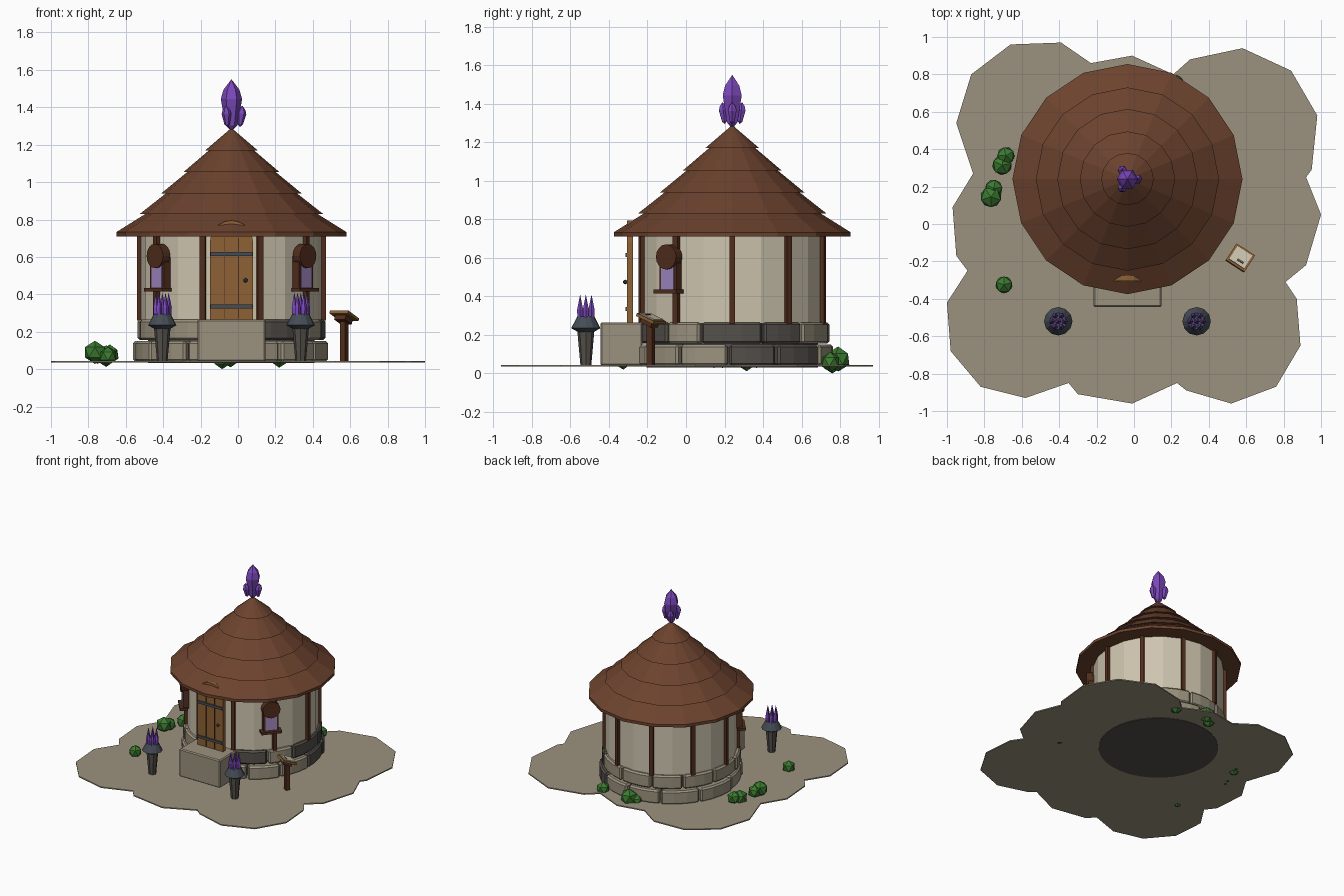
import bpy, bmesh, random
from math import sin, cos, pi, radians
from mathutils import Matrix, Vector

random.seed(4)
if "Cube" in bpy.data.objects:
    bpy.data.objects.remove(bpy.data.objects["Cube"])


def material(name, r, g, b):
    m = bpy.data.materials.new(name)
    m.use_nodes = True
    m.diffuse_color = (r, g, b, 1)
    m.node_tree.nodes["Principled BSDF"].inputs["Base Color"].default_value = (r, g, b, 1)
    return m


ROOF = material("roof brown", .15, .055, .027)
WOOD = material("dark wood", .085, .027, .012)
OAK = material("door oak", .27, .12, .035)
PLASTER = material("cream plaster", .62, .56, .43)
STONE = material("sandy stone", .33, .29, .21)
DARK = material("dark stone", .09, .08, .07)
METAL = material("blue grey metal", .06, .073, .09)
CRYSTAL = material("purple crystal", .20, .065, .50)
LEAF = material("leaf green", .045, .20, .03)
GLASS = material("lilac glass", .36, .25, .56)

HUT = Vector((-.035, .24, 0))


def finish(name, bm, mat, matrix=Matrix(), bevel=0):
    bmesh.ops.recalc_face_normals(bm, faces=bm.faces)
    mesh = bpy.data.meshes.new(name)
    bm.to_mesh(mesh)
    bm.free()
    mesh.materials.append(mat)
    ob = bpy.data.objects.new(name, mesh)
    ob.matrix_world = matrix
    bpy.context.scene.collection.objects.link(ob)
    if bevel:
        mod = ob.modifiers.new("soft edge", 'BEVEL')
        mod.width = bevel
        mod.segments = 1
    return ob


def place(x, y, z=0, turn=0):
    return Matrix.Translation((x, y, z)) @ Matrix.Rotation(turn, 4, 'Z')


def lathe(name, profile, sides, mat, matrix):
    """Sweep an (r, z) profile round the z axis and close both ends."""
    bm = bmesh.new()
    rings = []
    for r, z in profile:
        count = sides if r else 1
        rings.append([bm.verts.new((r * cos(2 * pi * i / sides), r * sin(2 * pi * i / sides), z))
                      for i in range(count)])
    for low, high in zip(rings, rings[1:]):
        for i in range(sides):
            j = i + 1
            quad = [low[i % len(low)], low[j % len(low)], high[j % len(high)], high[i % len(high)]]
            bm.faces.new(list(dict.fromkeys(quad)))
    for ring in (rings[0], rings[-1]):
        if len(ring) > 2:
            bm.faces.new(ring)
    return finish(name, bm, mat, matrix)


def box(name, size, mat, matrix, bevel=0):
    bm = bmesh.new()
    bmesh.ops.create_cube(bm, size=1)
    bmesh.ops.scale(bm, vec=size, verts=bm.verts)
    return finish(name, bm, mat, matrix, bevel)


def prism(name, outline, direction, mat, matrix):
    """Extrude a flat outline of 3D points along a direction."""
    bm = bmesh.new()
    face = bm.faces.new([bm.verts.new(p) for p in outline])
    top = bmesh.ops.extrude_face_region(bm, geom=[face])["geom"]
    bmesh.ops.translate(bm, vec=direction, verts=[v for v in top if isinstance(v, bmesh.types.BMVert)])
    return finish(name, bm, mat, matrix)


def arch(half, bottom, spring, y, steps=10):
    curve = [(half * cos(pi * i / steps), y, spring + half * sin(pi * i / steps)) for i in range(steps + 1)]
    return [(-half, y, bottom), (half, y, bottom)] + curve


# Ground slab with a lobed edge
edge = [(-.66, .96), (-.39, .97), (-.23, .86), (-.01, .9), (.21, .8), (.3, .88), (.58, .94), (.84, .82),
        (.98, .58), (.95, .29), (.92, .25), (1, .05), (.92, -.22), (.81, -.31), (.87, -.4), (.89, -.65),
        (.76, -.87), (.52, -.96), (.28, -.89), (.23, -.85), (-.01, -.96), (-.3, -.91), (-.35, -.85),
        (-.58, -.93), (-.82, -.87), (-.98, -.68), (-1, -.42), (-.89, -.25), (-.95, -.17), (-.97, .09),
        (-.86, .27), (-.95, .54), (-.87, .8)]
prism("ground", [(x, y, .035) for x, y in edge], (0, 0, .009), STONE, Matrix())

# Stone foundation: dark core with two courses of curved blocks
hut = Matrix.Translation(HUT)
lathe("foundation_core", [(.445, .032), (.445, .27)], 32, DARK, hut)


def block(start, end, outer, bottom, top, mat):
    bm = bmesh.new()
    steps = 3
    rings = []
    for i in range(steps + 1):
        a = start + (end - start) * i / steps
        rings.append([bm.verts.new((r * cos(a), r * sin(a), z))
                      for r, z in ((.43, bottom), (outer, bottom), (outer, top), (.43, top))])
    for a, b in zip(rings, rings[1:]):
        for i in range(4):
            j = (i + 1) % 4
            bm.faces.new((a[i], a[j], b[j], b[i]))
    bm.faces.new(rings[0])
    bm.faces.new(rings[-1])
    finish("foundation_block", bm, mat, hut, .012)


blocks = 12
for course, (bottom, top, outer) in enumerate(((.04, .15, .522), (.155, .265, .508))):
    cuts = [2 * pi * (i + course / 2 + random.uniform(-.15, .15)) / blocks for i in range(blocks)]
    cuts.append(cuts[0] + 2 * pi)
    for a, b in zip(cuts, cuts[1:]):
        shade = DARK if random.random() < .25 else STONE
        block(a + .01, b - .01, outer + random.uniform(-.008, .008), bottom, top, shade)

# Plaster wall and timber posts
lathe("wall", [(.485, .26), (.485, .725)], 20, PLASTER, hut)
for i in range(10):
    a = i * pi / 5
    box("wall_post", (.032, .03, .46), WOOD,
        place(HUT.x + .49 * cos(a), HUT.y + .49 * sin(a), .49, a))

# Tiered roof
lathe("roof", [(0, .71), (.615, .71), (.615, .733), (.46, .83), (.49, .83), (.35, .94), (.375, .94),
               (.235, 1.055), (.255, 1.055), (.12, 1.17), (.14, 1.17), (0, 1.29)], 16, ROOF, hut)

# Doorstep and arched door with metal straps
box("doorstep", (.365, .22, .225), STONE, place(HUT.x, -.335, .153), .008)
prism("door", arch(.115, .265, .68, -.305), (0, .03, 0), OAK, place(HUT.x, 0))
for z in (.335, .615):
    box("door_strap", (.226, .012, .02), METAL, place(HUT.x, -.308, z))
for x in (-.038, .038):
    box("door_plank_gap", (.004, .004, .43), WOOD, place(HUT.x + x, -.305, .485))
bm = bmesh.new()
bmesh.ops.create_icosphere(bm, subdivisions=1, radius=.013)
finish("door_knob", bm, METAL, place(HUT.x + .075, -.315, .475))

# Hooded windows either side of the door
for angle in (-40, -140):
    frame = hut @ Matrix.Rotation(radians(angle + 90), 4, 'Z')
    prism("window_frame", arch(.058, .425, .6, -.52), (0, .06, 0), WOOD, frame)
    prism("window_glass", [(-.042, -.524, .437), (.042, -.524, .437), (.042, -.524, .56), (-.042, -.524, .56)],
          (0, .006, 0), GLASS, frame)
    hood = [(.068 * cos(i * pi / 8), -.535, .605 + .065 * sin(i * pi / 8)) for i in range(16)]
    prism("window_hood", hood, (0, .05, 0), WOOD, frame)
    box("window_sill", (.155, .06, .02), WOOD, frame @ Matrix.Translation((0, -.515, .425)))


def shard(name, height, radius, matrix):
    profile = [(0, 0), (radius * .55, height * .12), (radius, height * .62), (radius * .75, height * .8), (0, height)]
    lathe(name, profile, 6, CRYSTAL, matrix)


# Roof crystal cluster
shard("roof_crystal", .28, .057, hut @ Matrix.Translation((0, 0, 1.27)))
for i in range(3):
    a = i * 2 * pi / 3
    lean = Matrix.Rotation(a, 4, 'Z') @ Matrix.Translation((.045, 0, 1.295)) @ Matrix.Rotation(.12, 4, 'Y')
    shard("side_crystal", .115, .026, hut @ lean)

# Crystal lamps flanking the step
for side in (-1, 1):
    spot = place(HUT.x + side * .37, -.52)
    lathe("lamp_stand", [(.028, .04), (.045, .23)], 8, DARK, spot)
    lathe("lamp_bowl", [(.04, .215), (.076, .235), (.045, .295)], 12, METAL, spot)
    for i in range(7):
        reach = .034 if i else 0
        a = i * pi / 3
        lathe("lamp_crystal", [(.014, .28), (.017, .33), (0, .41)], 5, CRYSTAL,
              spot @ Matrix.Translation((reach * cos(a), reach * sin(a), 0)))

# Reading stand with a sloping board
stand = place(.568, -.182, 0, radians(-33))
box("stand_post", (.032, .032, .23), WOOD, stand @ Matrix.Translation((0, 0, .15)))
slope = stand @ Matrix.Translation((0, 0, .285)) @ Matrix.Rotation(radians(-22), 4, 'X')
box("stand_bracket", (.07, .07, .03), WOOD, slope @ Matrix.Translation((0, 0, -.02)))
box("stand_board", (.118, .112, .016), OAK, slope)
box("stand_page", (.095, .088, .008), PLASTER, slope @ Matrix.Translation((0, 0, .01)))
box("page_mark", (.04, .012, .004), DARK, slope @ Matrix.Translation((.01, -.02, .014)))

# Low-poly bushes
bushes = [(-.685, .365, .08, .052), (-.705, .315, .07, .058), (-.75, .19, .08, .052), (-.765, .145, .09, .062),
          (-.695, -.325, .07, .05), (.22, .75, .06, .052), (-.04, .79, .075, .065), (-.085, .76, .05, .05)]
for x, y, z, radius in bushes:
    bm = bmesh.new()
    bmesh.ops.create_icosphere(bm, subdivisions=1, radius=radius)
    finish("bush", bm, LEAF, place(x, y, z, random.uniform(0, pi)))
